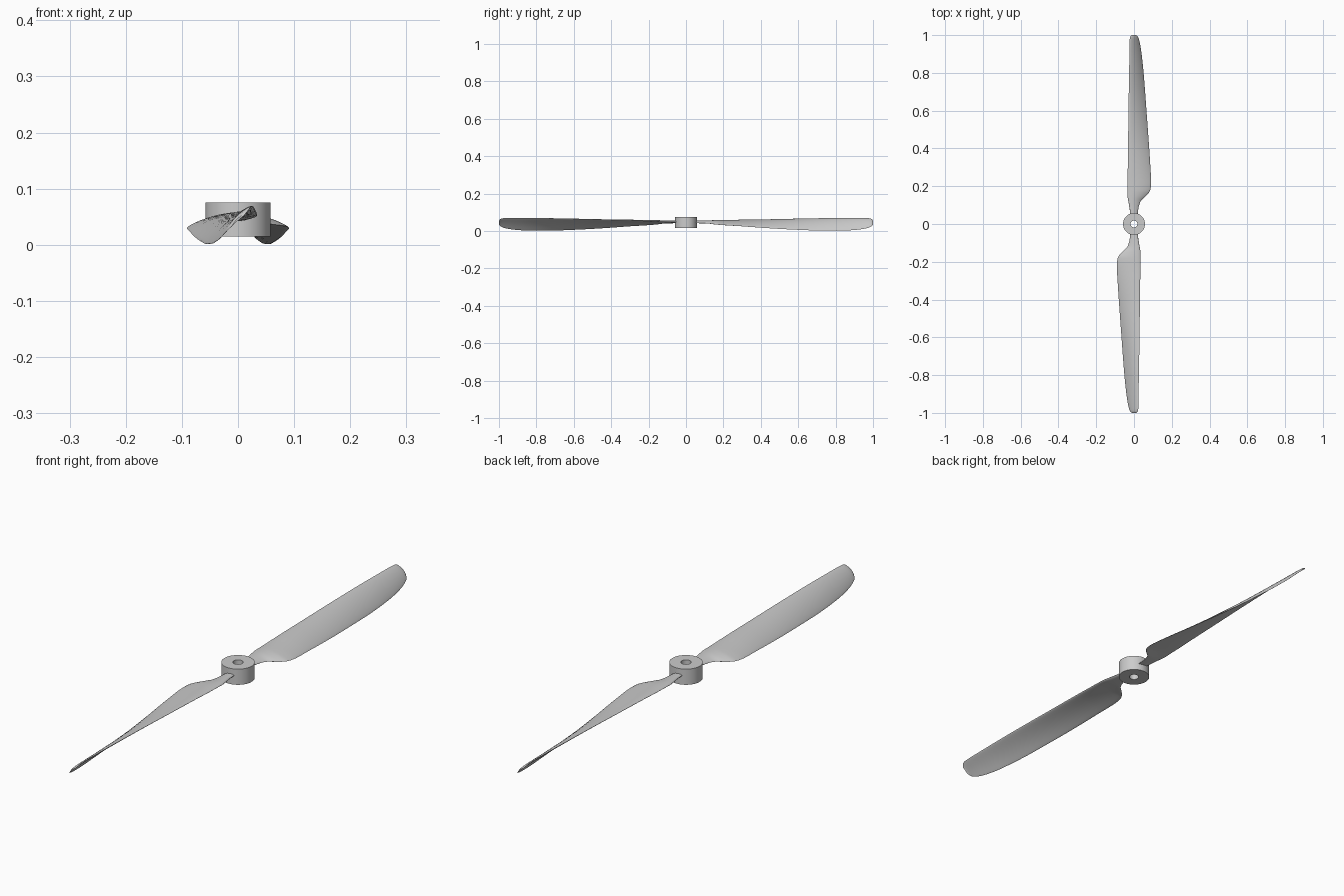
import bpy, bmesh, math
from mathutils import Matrix

if "Cube" in bpy.data.objects:
    bpy.data.objects.remove(bpy.data.objects["Cube"])

# Blade stations: y, straight edge x, z, swept edge x, z, thickness
STATIONS = [
    (0.045, -0.020, 0.049, 0.020, 0.043, 0.012),
    (0.080, -0.023, 0.050, 0.023, 0.042, 0.012),
    (0.120, -0.030, 0.051, 0.035, 0.040, 0.012),
    (0.150, -0.034, 0.052, 0.065, 0.036, 0.012),
    (0.180, -0.034, 0.053, 0.086, 0.033, 0.012),
    (0.220, -0.034, 0.054, 0.091, 0.030, 0.012),
    (0.300, -0.033, 0.057, 0.087, 0.025, 0.012),
    (0.450, -0.031, 0.061, 0.077, 0.014, 0.011),
    (0.600, -0.029, 0.065, 0.066, 0.006, 0.010),
    (0.750, -0.027, 0.068, 0.055, 0.001, 0.009),
    (0.850, -0.025, 0.069, 0.046, 0.002, 0.008),
    (0.930, -0.024, 0.069, 0.036, 0.008, 0.007),
    (0.975, -0.023, 0.068, 0.027, 0.017, 0.006),
    (0.992, -0.020, 0.064, 0.020, 0.025, 0.005),
    (1.000, -0.012, 0.054, 0.010, 0.034, 0.003),
]
SUB = 4       # rings between stations
HALF = 14     # points along each side of a section


def slopes(k):
    """Overshoot-free slopes of column k at each station."""
    d = [(b[k] - a[k]) / (b[0] - a[0]) for a, b in zip(STATIONS, STATIONS[1:])]
    mid = [2 * p * q / (p + q) if p * q > 0 else 0 for p, q in zip(d, d[1:])]
    return [d[0]] + mid + [d[-1]]


def smooth_stations():
    m = [slopes(k) for k in range(6)]
    rows = []
    for i, (a, b) in enumerate(zip(STATIONS, STATIONS[1:])):
        h = b[0] - a[0]
        for s in range(SUB):
            t = s / SUB
            rows.append([(2*t**3 - 3*t*t + 1) * a[k] + (t**3 - 2*t*t + t) * h * m[k][i]
                         + (3*t*t - 2*t**3) * b[k] + (t**3 - t*t) * h * m[k][i + 1]
                         for k in range(6)])
    return rows + [list(STATIONS[-1])]


def section(y, x0, z0, x1, z1, th):
    """Cambered aerofoil loop from one edge to the other and back."""
    length = math.hypot(x1 - x0, z1 - z0)
    nx, nz = (z0 - z1) / length, (x1 - x0) / length
    pts = []
    for i in range(2 * HALF):
        a = math.pi * i / HALF
        t = (1 - math.cos(a)) / 2
        thick = th / 2 * math.sin(a) * (1.25 - 0.5 * t)
        camber = 0.05 * length * 4 * t * (1 - t)
        o = thick + camber
        pts.append((x0 + (x1 - x0) * t + nx * o, y, z0 + (z1 - z0) * t + nz * o))
    return pts


def finish(name, bm, angle):
    bmesh.ops.recalc_face_normals(bm, faces=bm.faces)
    me = bpy.data.meshes.new(name)
    bm.to_mesh(me)
    bm.free()
    ob = bpy.data.objects.new(name, me)
    bpy.context.collection.objects.link(ob)
    bpy.ops.object.select_all(action='DESELECT')
    ob.select_set(True)
    bpy.context.view_layer.objects.active = ob
    bpy.ops.object.shade_smooth_by_angle(angle=math.radians(angle))


def bridge(bm, rings, closed=False):
    pairs = list(zip(rings, rings[1:])) + ([(rings[-1], rings[0])] if closed else [])
    for a, b in pairs:
        n = len(a)
        for i in range(n):
            j = (i + 1) % n
            bm.faces.new((a[i], a[j], b[j], b[i]))


# Twisted blades, the second turned half a revolution
for name, turn in (("blade_back", 0), ("blade_front", math.pi)):
    bm = bmesh.new()
    rings = [[bm.verts.new(p) for p in section(*r)] for r in smooth_stations()]
    bridge(bm, rings)
    bm.faces.new(rings[0])
    bm.faces.new(rings[-1])
    bm.transform(Matrix.Rotation(turn, 4, 'Z'))
    finish(name, bm, 50)

# Hub with shaft hole
bm = bmesh.new()
profile = [(0.018, 0.015), (0.058, 0.015), (0.058, 0.075), (0.018, 0.075)]
rings = [[bm.verts.new((r * math.cos(2 * math.pi * i / 64), r * math.sin(2 * math.pi * i / 64), z))
          for i in range(64)] for r, z in profile]
bridge(bm, rings, closed=True)
finish("hub", bm, 30)
